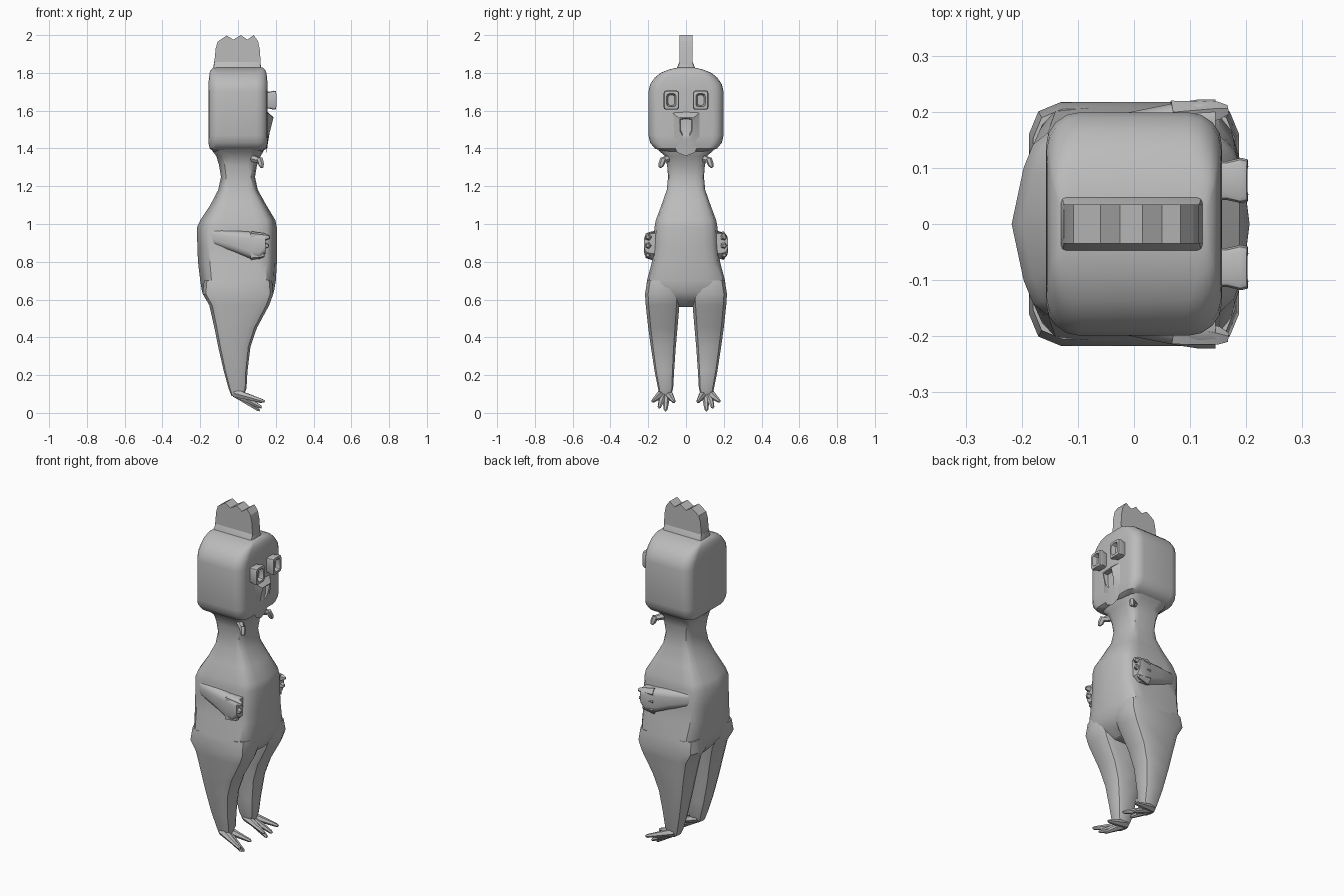
import bpy, bmesh, math
from mathutils import Vector

if "Cube" in bpy.data.objects:
    bpy.data.objects.remove(bpy.data.objects["Cube"])

grey = bpy.data.materials.new("plain_grey")
grey.diffuse_color = (0.5, 0.5, 0.5, 1)
grey.use_nodes = True
grey.node_tree.nodes["Principled BSDF"].inputs["Base Color"].default_value = grey.diffuse_color


def loft(name, rings, angle=35):
    """Skin a list of equal-length point rings and cap both ends."""
    bm = bmesh.new()
    vr = [[bm.verts.new(p) for p in r] for r in rings]
    n = len(vr[0])
    for a, b in zip(vr, vr[1:]):
        for i in range(n):
            j = (i + 1) % n
            bm.faces.new((a[i], a[j], b[j], b[i]))
    bm.faces.new(vr[0])
    bm.faces.new(vr[-1])
    bmesh.ops.recalc_face_normals(bm, faces=bm.faces)
    me = bpy.data.meshes.new(name)
    bm.to_mesh(me)
    bm.free()
    me.materials.append(grey)
    ob = bpy.data.objects.new(name, me)
    bpy.context.collection.objects.link(ob)
    bpy.ops.object.select_all(action='DESELECT')
    ob.select_set(True)
    bpy.context.view_layer.objects.active = ob
    bpy.ops.object.shade_smooth_by_angle(angle=math.radians(angle))
    return ob


def rrect(a0, a1, b0, b1, r, n=4):
    """Rounded rectangle outline."""
    r = min(r, (a1 - a0) * .49, (b1 - b0) * .49)
    out = []
    for k, (ca, cb) in enumerate(((a1 - r, b1 - r), (a0 + r, b1 - r), (a0 + r, b0 + r), (a1 - r, b0 + r))):
        for i in range(n + 1):
            t = math.pi / 2 * (k + i / n)
            out.append((ca + r * math.cos(t), cb + r * math.sin(t)))
    return out


def tube(name, start, end, r0, r1, sides=6):
    """Tapered rod between two points."""
    s, e = Vector(start), Vector(end)
    q = (e - s).to_track_quat('Z', 'Y')
    circ = [Vector((math.cos(2 * math.pi * i / sides), math.sin(2 * math.pi * i / sides), 0)) for i in range(sides)]
    d = (e - s).normalized()
    rings = [[p + q @ (c * r) for c in circ] for p, r in
             ((s, r0), (e - d * r1, r1), (e, r1 * .5))]
    return loft(name, rings)


# Head: rounded block, strongly domed across y
head = [(1.385, .13, .12, .05), (1.40, .15, .165, .05), (1.43, .157, .19, .055), (1.47, .157, .199, .06),
        (1.70, .157, .199, .06), (1.74, .156, .19, .06), (1.775, .154, .165, .06), (1.80, .15, .135, .05),
        (1.818, .143, .09, .03), (1.828, .13, .045, .02)]
loft("head", [[(x, y, z) for x, y in rrect(-hx, hx, -hy, hy, r)] for z, hx, hy, r in head])

# Comb: thin fin with a zigzag top and flared foot
xs = [-.118, -.108, -.06, -.025, .015, .05, .083, .106, .116]
zs = [1.93, 1.965, 1.998, 1.976, 2.0, 1.976, 2.0, 1.968, 1.92]
outline = [(-.13, 1.81), *zip(xs, zs), (.122, 1.81)]
loft("comb", [[(x, y, z) for x, z in outline] for y in (-.035, .035)], 20)
loft("comb_foot", [[(x, y, z) for x, y in rrect(-hx, hx - .008, -hy, hy, .01, 2)]
                   for z, hx, hy in ((1.80, .132, .055), (1.832, .13, .046), (1.86, .126, .034))])

# Body and neck: one loft with slightly pointed breast and back
half = [(1, 0), (.94, .55), (.87, .8), (.75, .94), (.5, 1), (-.4, 1), (-.7, .97), (-.82, .85), (-.9, .6), (-1, 0)]
section = half + [(a, -b) for a, b in half[-2:0:-1]]
body = [(1.41, -.14, .14, .16), (1.385, -.135, .135, .14), (1.36, -.115, .12, .112), (1.31, -.10, .10, .1),
        (1.25, -.09, .09, .095), (1.18, -.105, .105, .102), (1.10, -.147, .15, .13), (1.02, -.2, .198, .16),
        (.98, -.218, .206, .167), (.88, -.215, .206, .172), (.80, -.212, .206, .18), (.70, -.2, .2, .207),
        (.64, -.19, .19, .212), (.60, -.16, .165, .15), (.56, -.12, .11, .10)]
loft("body", [[((xf + xb) / 2 + a * (xf - xb) / 2, b * hw, z) for a, b in section] for z, xb, xf, hw in body])

# Mouth outline, used for the beak
mouth = [(-.034, 1.558), (-.034, 1.49), (-.02, 1.464), (0, 1.456), (.02, 1.464), (.034, 1.49), (.034, 1.558), (0, 1.56)]


def mouth_ring(scale, x_of_z):
    pts = [(y * scale, 1.53 + (z - 1.53) * scale) for y, z in mouth]
    return [(x_of_z(z), y, z) for y, z in pts]


def slope(z):
    return .16 + max(0, z - 1.455) * .26


loft("beak", [mouth_ring(2.3, lambda z: .15), mouth_ring(1.15, slope), mouth_ring(.95, slope),
              mouth_ring(.85, lambda z: .159)])

for s, side in ((1, "left"), (-1, "right")):
    # Eye: square stalk with a hollow end
    eye = [(.13, .0), (.165, .003), (.197, -.003), (.208, .0), (.207, .013), (.182, .02)]
    loft("eye_" + side, [[(x - abs(z - 1.655) * .15 * (x > .18), s * y, z)
                          for y, z in rrect(.04 + i, .115 - i, 1.608 + i, 1.703 - i, .012, 2)]
                         for x, i in eye], 30)

    # Wattle
    tube("wattle_stem_" + side, (.07, s * .085, 1.35), (.118, s * .128, 1.335), .022, .016)
    tube("wattle_" + side, (.115, s * .12, 1.345), (.128, s * .137, 1.3), .017, .016)

    # Wing hugging the flank, thickening forward
    wing = [(-.17, .972, .91, .145), (-.12, .97, .885, .176), (-.02, .965, .85, .197), (.07, .958, .815, .215),
            (.115, .955, .815, .222), (.145, .95, .845, .222)]
    loft("wing_" + side, [[(x, s * y, z) for y, z in rrect(.12, yo, zb, zt, .035, 3)] for x, zt, zb, yo in wing], 40)
    for k, (x, z) in enumerate(((.168, .93), (.162, .885), (.14, .835))):
        tube(f"feather_{side}_{k}", (.07, s * .19, z + .003), (x, s * .203, z), .03, .018, 5)

    # Leg tapering from broad thigh to ankle
    leg = [(.70, -.18, .18, .03, .205), (.63, -.187, .187, .03, .217), (.57, -.152, .165, .035, .213),
           (.45, -.125, .10, .045, .2), (.35, -.105, .066, .054, .186), (.22, -.075, .05, .063, .166),
           (.13, -.05, .045, .068, .148), (.09, -.035, .03, .08, .14)]
    loft("leg_" + side, [[(x, s * y, z) for x, y in rrect(xb, xf, yi, yo, .3 * (yo - yi), 2)]
                         for z, xb, xf, yi, yo in leg])

    # Toes splayed forward and down
    for k, tip in enumerate(((.13, .062, .058), (.115, .108, .012), (.125, .142, .028), (.14, .178, .06))):
        tube(f"toe_{side}_{k}", (-.015, s * (.095 + .01 * k), .105), (tip[0], s * tip[1], tip[2]), .025, .01)
